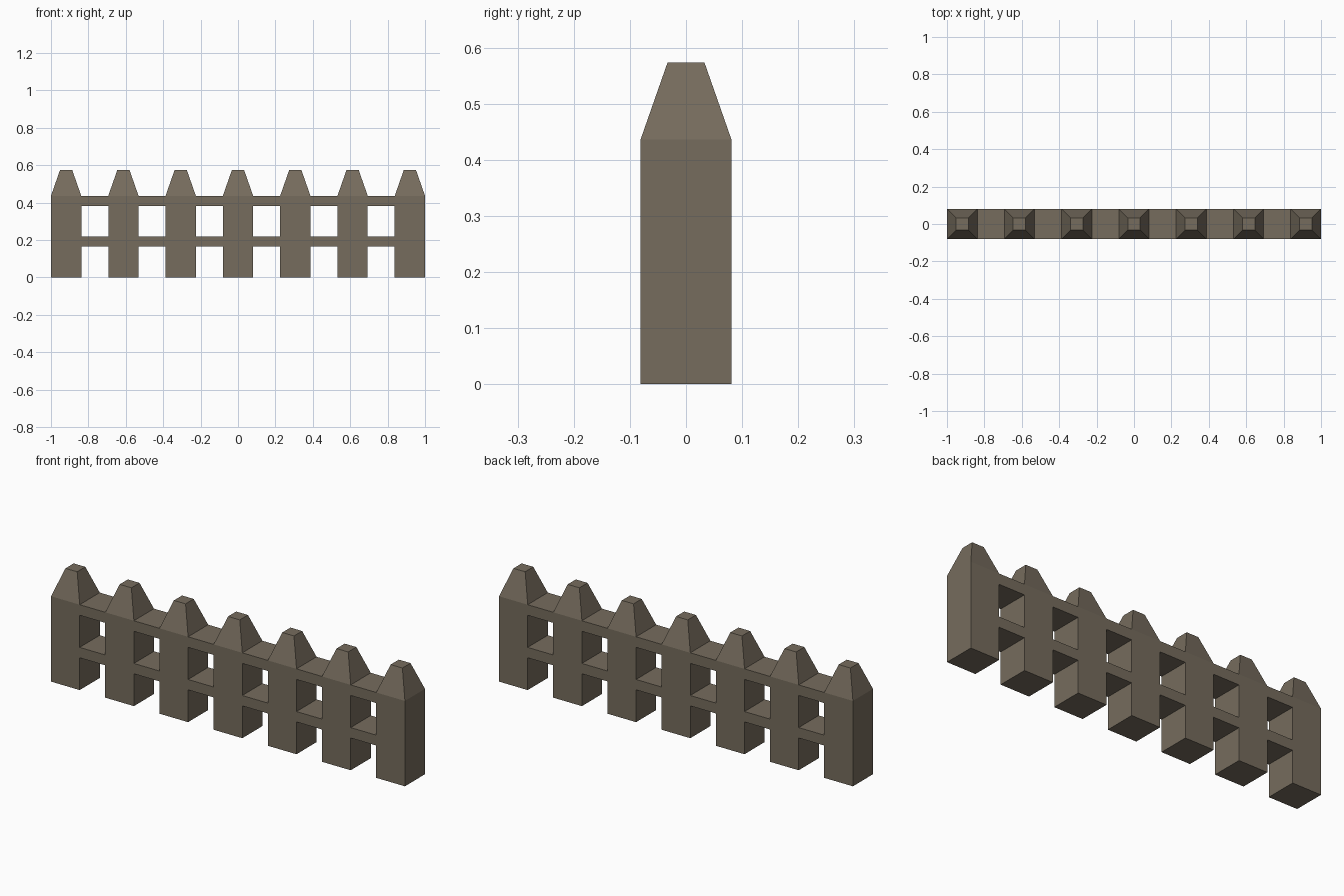
import bpy
import bmesh

cube = bpy.data.objects.get("Cube")
if cube:
    bpy.data.objects.remove(cube, do_unlink=True)

POSTS = 7
HALF = 0.081            # half width of a square post
TIP = 0.033             # half width of the flat tip
SHOULDER, TOP = 0.436, 0.573
PITCH = 2 * (1 - HALF) / (POSTS - 1)

wood = bpy.data.materials.new("weathered_wood")
wood.use_nodes = True
colour = (0.18, 0.15, 0.11, 1)
wood.diffuse_color = colour
wood.node_tree.nodes["Principled BSDF"].inputs["Base Color"].default_value = colour


def make_object(name, bm, x):
    """Turn a bmesh into a wooden object standing at x."""
    bmesh.ops.recalc_face_normals(bm, faces=bm.faces)
    mesh = bpy.data.meshes.new(name)
    bm.to_mesh(mesh)
    bm.free()
    mesh.materials.append(wood)
    obj = bpy.data.objects.new(name, mesh)
    obj.location.x = x
    bpy.context.collection.objects.link(obj)


def loft(levels):
    """Stack rectangles (half x, half y, z) into a closed solid."""
    bm = bmesh.new()
    rings = [[bm.verts.new((sx * hx, sy * hy, z))
              for sx, sy in ((-1, -1), (1, -1), (1, 1), (-1, 1))]
             for hx, hy, z in levels]
    for low, high in zip(rings, rings[1:]):
        for i in range(4):
            j = (i + 1) % 4
            bm.faces.new((low[i], low[j], high[j], high[i]))
    bm.faces.new(rings[0][::-1])
    bm.faces.new(rings[-1])
    return bm


# Square posts with tapered, flat-topped points
for i in range(POSTS):
    levels = [(HALF, HALF, 0), (HALF, HALF, SHOULDER), (TIP, TIP, TOP)]
    make_object(f"post_{i + 1}", loft(levels), (i - (POSTS - 1) / 2) * PITCH)

# Full-depth rails filling the gaps between posts
gap = PITCH / 2 - HALF
for name, bottom, top in (("lower_rail", 0.165, 0.218), ("upper_rail", 0.382, SHOULDER)):
    for i in range(POSTS - 1):
        levels = [(gap, HALF, bottom), (gap, HALF, top)]
        make_object(f"{name}_{i + 1}", loft(levels), (i - (POSTS - 2) / 2) * PITCH)
